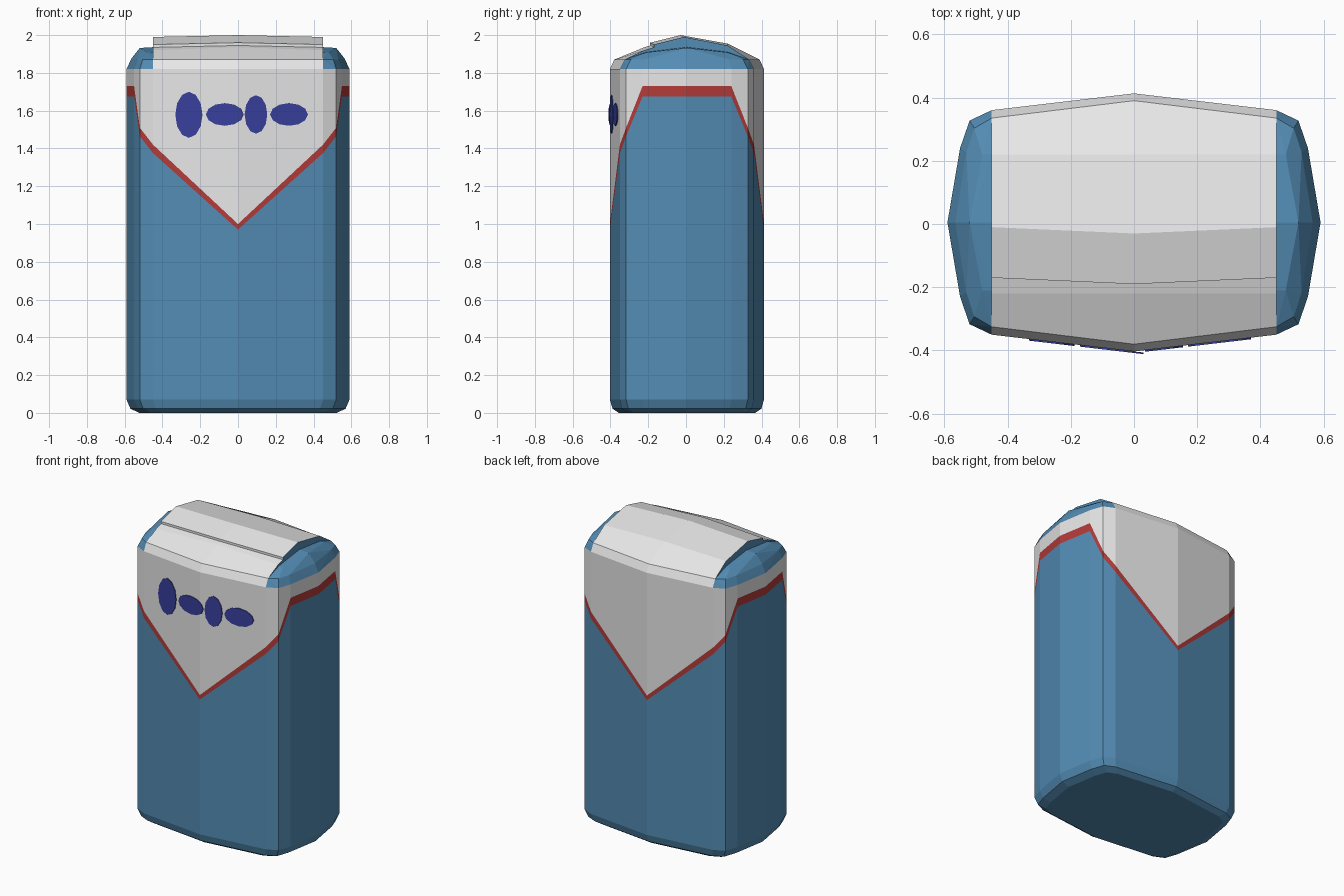
import bpy, bmesh, math

if "Cube" in bpy.data.objects:
    bpy.data.objects.remove(bpy.data.objects["Cube"])


def material(name, rgb):
    m = bpy.data.materials.new(name)
    m.diffuse_color = (*rgb, 1)
    m.use_nodes = True
    m.node_tree.nodes["Principled BSDF"].inputs["Base Color"].default_value = m.diffuse_color
    return m


BLUE = material("carton blue", (0.087, 0.262, 0.456))
RED = material("stripe red", (0.445, 0.044, 0.041))
PALE = material("pale grey", (0.80, 0.80, 0.80))
NAVY = material("dark navy", (0.041, 0.050, 0.333))
CY = 0.005  # carton centre in y


def make_object(name, bm, mats):
    bmesh.ops.recalc_face_normals(bm, faces=bm.faces)
    me = bpy.data.meshes.new(name)
    bm.to_mesh(me)
    bm.free()
    for m in mats:
        me.materials.append(m)
    ob = bpy.data.objects.new(name, me)
    bpy.context.collection.objects.link(ob)
    return ob


def bridge(bm, a, b, mat=0, closed=True):
    n = len(a)
    for i in range(n if closed else n - 1):
        j = (i + 1) % n
        bm.faces.new((a[i], a[j], b[j], b[i])).material_index = mat


# Quarter outline: x, y, lower and upper height of the red stripe
quarter = [(0, 0.408, 0.97, 1.00), (0.45, 0.355, 1.375, 1.42),
           (0.52, 0.322, 1.465, 1.51), (0.55, 0.235, 1.675, 1.73),
           (0.59, 0, 1.675, 1.73)]
half = [(x, -y, a, b) for x, y, a, b in quarter] + quarter[-2::-1]
outline = half + [(-x, y, a, b) for x, y, a, b in half[-2:0:-1]]

# Body: stacked rings, stripe rings follow the V-shaped heights
bm = bmesh.new()


def ring(scale, z):
    return [bm.verts.new((p[0] * scale, p[1] * scale + CY, z(p))) for p in outline]


rings = [ring(0.885, lambda p: 0), ring(0.965, lambda p: 0.022),
         ring(1, lambda p: 0.07), ring(1, lambda p: p[2]),
         ring(1, lambda p: p[3]), ring(1, lambda p: 1.82)]
for k, mat in enumerate((0, 0, 0, 1, 2)):
    bridge(bm, rings[k], rings[k + 1], mat)
bm.faces.new(rings[0])
make_object("carton_body", bm, [BLUE, RED, PALE])

# Blue folded ends beneath the lid
for side, name in ((1, "right_end_fold"), (-1, "left_end_fold")):
    bm = bmesh.new()
    pts = [(x, y, 1.82) for x, y, a, b in quarter[1:]]
    pts += [(0.45, 0.33, 1.87), (0.505, 0.298, 1.87), (0.53, 0.222, 1.872),
            (0.565, 0, 1.875), (0.48, 0.215, 1.908), (0.45, 0.215, 1.91),
            (0.52, 0, 1.932), (0.45, 0, 1.936)]
    for x, y, z in pts:
        for s in ((1, -1) if y else (1,)):
            bm.verts.new((side * x, s * y + CY, z))
    bmesh.ops.convex_hull(bm, input=bm.verts)
    make_object(name, bm, [BLUE])

# Lid: pale wrap with an overlapping flap, bulging towards the middle
middle = [(-0.403, 1.82), (-0.38, 1.87), (-0.22, 1.936), (-0.19, 1.945),
          (-0.19, 1.960), (-0.03, 2.0), (0.22, 1.955), (0.39, 1.87), (0.413, 1.82)]
end = [(-0.35, 1.82), (-0.325, 1.87), (-0.22, 1.920), (-0.17, 1.935),
       (-0.17, 1.950), (-0.01, 1.99), (0.22, 1.945), (0.335, 1.87), (0.36, 1.82)]
bm = bmesh.new()
rows = [[bm.verts.new((x, y, z)) for y, z in prof]
        for x, prof in ((-0.45, end), (0, middle), (0.45, end))]
bridge(bm, rows[0], rows[1], closed=False)
bridge(bm, rows[1], rows[2], closed=False)
for r in (rows[0], rows[2]):
    bm.faces.new(r).material_index = 1
make_object("wrapped_lid", bm, [PALE, BLUE])

# Oval spots lying flat on the sloping front panels
for i, (cx, cz, rx, rz) in enumerate(((-0.26, 1.578, 0.072, 0.122),
                                      (-0.07, 1.58, 0.10, 0.06),
                                      (0.095, 1.58, 0.06, 0.102),
                                      (0.27, 1.58, 0.10, 0.06))):
    slope = math.copysign(0.053 / 0.45, cx)
    bm = bmesh.new()
    loops = []
    for lift in (0, 0.005):
        loop = []
        for k in range(12):
            t = math.tau * k / 12
            x = cx + rx * math.cos(t)
            loop.append(bm.verts.new((x, -0.403 + slope * x - lift,
                                      cz + rz * math.sin(t))))
        loops.append(loop)
    bridge(bm, *loops)
    bm.faces.new(loops[0])
    bm.faces.new(loops[1])
    make_object(f"oval_spot_{i + 1}", bm, [NAVY])
